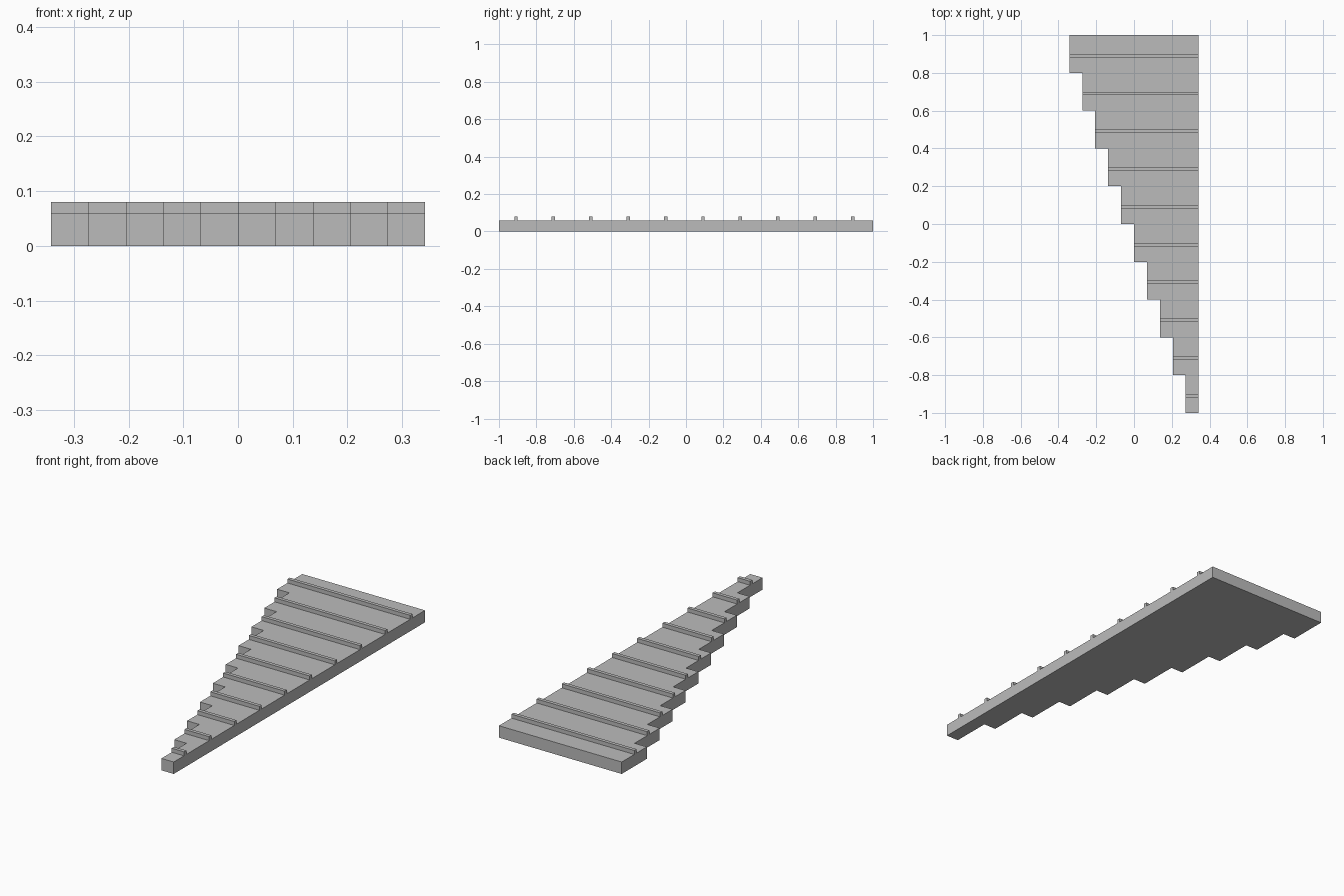
import bpy
import bmesh

if "Cube" in bpy.data.objects:
    bpy.data.objects.remove(bpy.data.objects["Cube"], do_unlink=True)

STEPS = 10
HALF_WIDTH = 0.342
DEPTH = 2 / STEPS
STEP = 2 * HALF_WIDTH / STEPS
PLATE_TOP = 0.06
RIB_TOP = 0.08
RIB_WIDTH = 0.018

grey = bpy.data.materials.new("plain grey")
grey.use_nodes = True
colour = (0.5, 0.5, 0.5, 1)
grey.diffuse_color = colour
grey.node_tree.nodes["Principled BSDF"].inputs["Base Color"].default_value = colour


def prism(name, outline, bottom, top):
    """Extrude a flat outline upwards into a solid."""
    bm = bmesh.new()
    face = bm.faces.new([bm.verts.new((x, y, bottom)) for x, y in outline])
    extruded = bmesh.ops.extrude_face_region(bm, geom=[face], use_keep_orig=True)
    moved = [v for v in extruded["geom"] if isinstance(v, bmesh.types.BMVert)]
    bmesh.ops.translate(bm, verts=moved, vec=(0, 0, top - bottom))
    bmesh.ops.recalc_face_normals(bm, faces=bm.faces)
    mesh = bpy.data.meshes.new(name)
    bm.to_mesh(mesh)
    bm.free()
    mesh.materials.append(grey)
    obj = bpy.data.objects.new(name, mesh)
    bpy.context.collection.objects.link(obj)
    return obj


# Stepped base plate: straight on +x, widening towards the back on -x
outline = [(HALF_WIDTH, 1), (HALF_WIDTH, -1)]
for i in range(STEPS):
    x = HALF_WIDTH - (i + 1) * STEP
    y = -1 + i * DEPTH
    outline += [(x, y), (x, y + DEPTH)]
prism("stepped_plate", outline, 0, PLATE_TOP)

# One raised rib across the middle of each step
for i in range(STEPS):
    x = HALF_WIDTH - (i + 1) * STEP
    back = -1 + (i + 0.5) * DEPTH
    front = back - RIB_WIDTH
    prism(f"rib_{i + 1}",
          [(x, front), (HALF_WIDTH, front), (HALF_WIDTH, back), (x, back)],
          PLATE_TOP, RIB_TOP)
